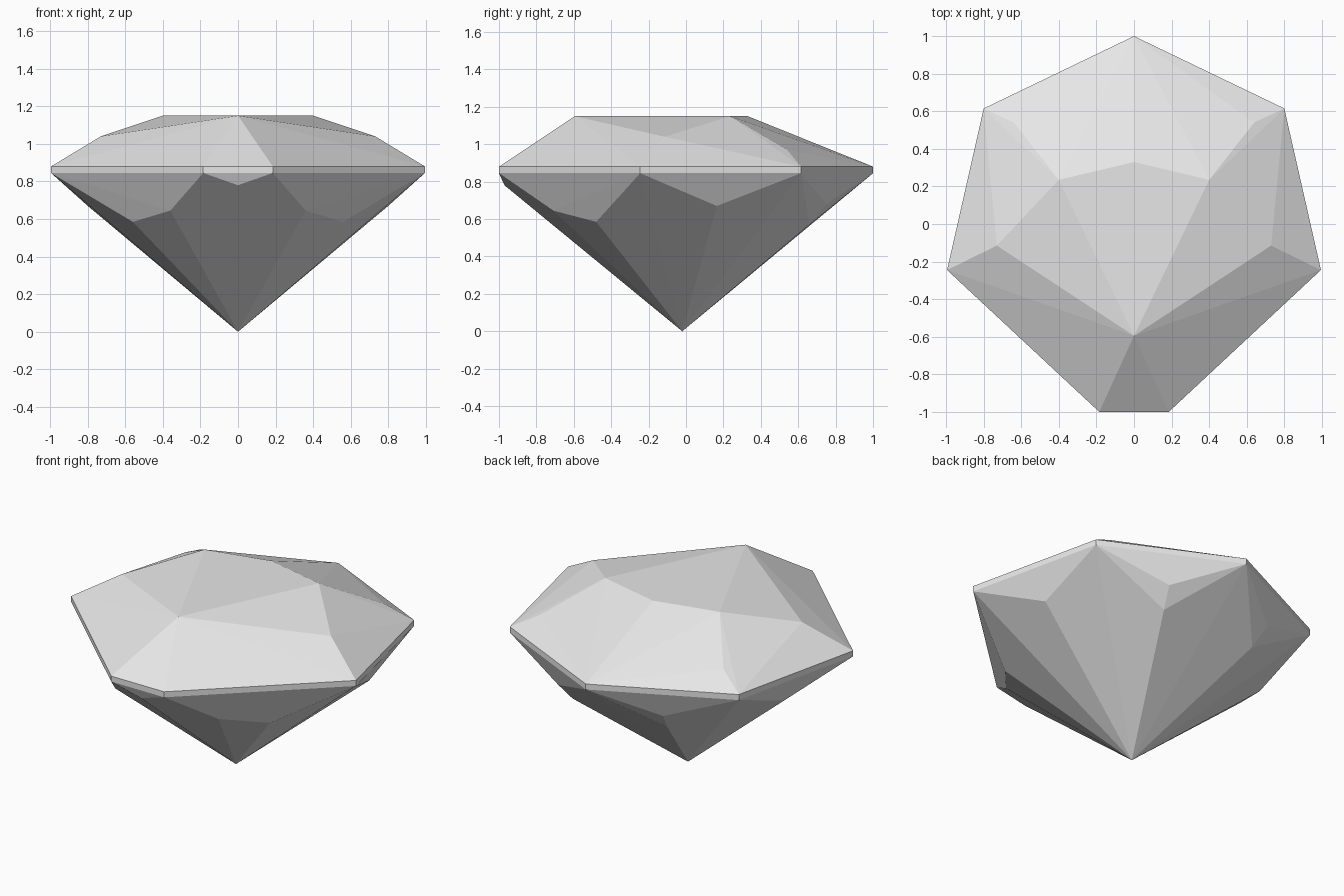
import bpy
import bmesh

# Remove the default cube
if "Cube" in bpy.data.objects:
    bpy.data.objects.remove(bpy.data.objects["Cube"], do_unlink=True)

# Single pale grey stone colour
stone = bpy.data.materials.new("pale_grey_stone")
stone.use_nodes = True
colour = (0.8, 0.8, 0.8, 1)
stone.diffuse_color = colour
stone.node_tree.nodes["Principled BSDF"].inputs["Base Color"].default_value = colour


def mirrored(points):
    """Reflect each point across x, keeping centre points single."""
    for x, y, z in points:
        yield (x, y, z)
        if x > 0:
            yield (-x, y, z)


# Girdle outline, a seven-sided band
outline = [(0, 1), (0.8, 0.615), (0.995, -0.245), (0.185, -1)]
girdle_low, girdle_high = 0.845, 0.88
girdle = [(x, y, z) for x, y in outline for z in (girdle_low, girdle_high)]

# Crown: flat kite table, then the shoulder corners
crown = [(0, -0.595, 1.15), (0.4, 0.235, 1.15), (0, 0.33, 1.15),
         (0.73, -0.115, 1.04), (0.64, 0.54, 0.97)]

# Pavilion: facet corners under the girdle, down to the point
pavilion = [(0, -0.97, 0.78), (0.36, -0.71, 0.645), (0.56, -0.48, 0.585),
            (0.8, 0.165, 0.67), (0.366, 0.75, 0.68), (0.33, 0.66, 0.57),
            (0, -0.02, 0)]

# Facets are the convex skin around the corners
bm = bmesh.new()
for point in mirrored(girdle + crown + pavilion):
    bm.verts.new(point)
result = bmesh.ops.convex_hull(bm, input=bm.verts)
unused = {v for v in result["geom_interior"] + result["geom_unused"]
          if isinstance(v, bmesh.types.BMVert) and not v.link_faces}
bmesh.ops.delete(bm, geom=list(unused), context="VERTS")
bmesh.ops.dissolve_limit(bm, angle_limit=0.01, verts=bm.verts, edges=bm.edges)
bmesh.ops.recalc_face_normals(bm, faces=bm.faces)

mesh = bpy.data.meshes.new("cut_gem")
bm.to_mesh(mesh)
bm.free()
mesh.materials.append(stone)
gem = bpy.data.objects.new("cut_gem", mesh)
bpy.context.collection.objects.link(gem)
